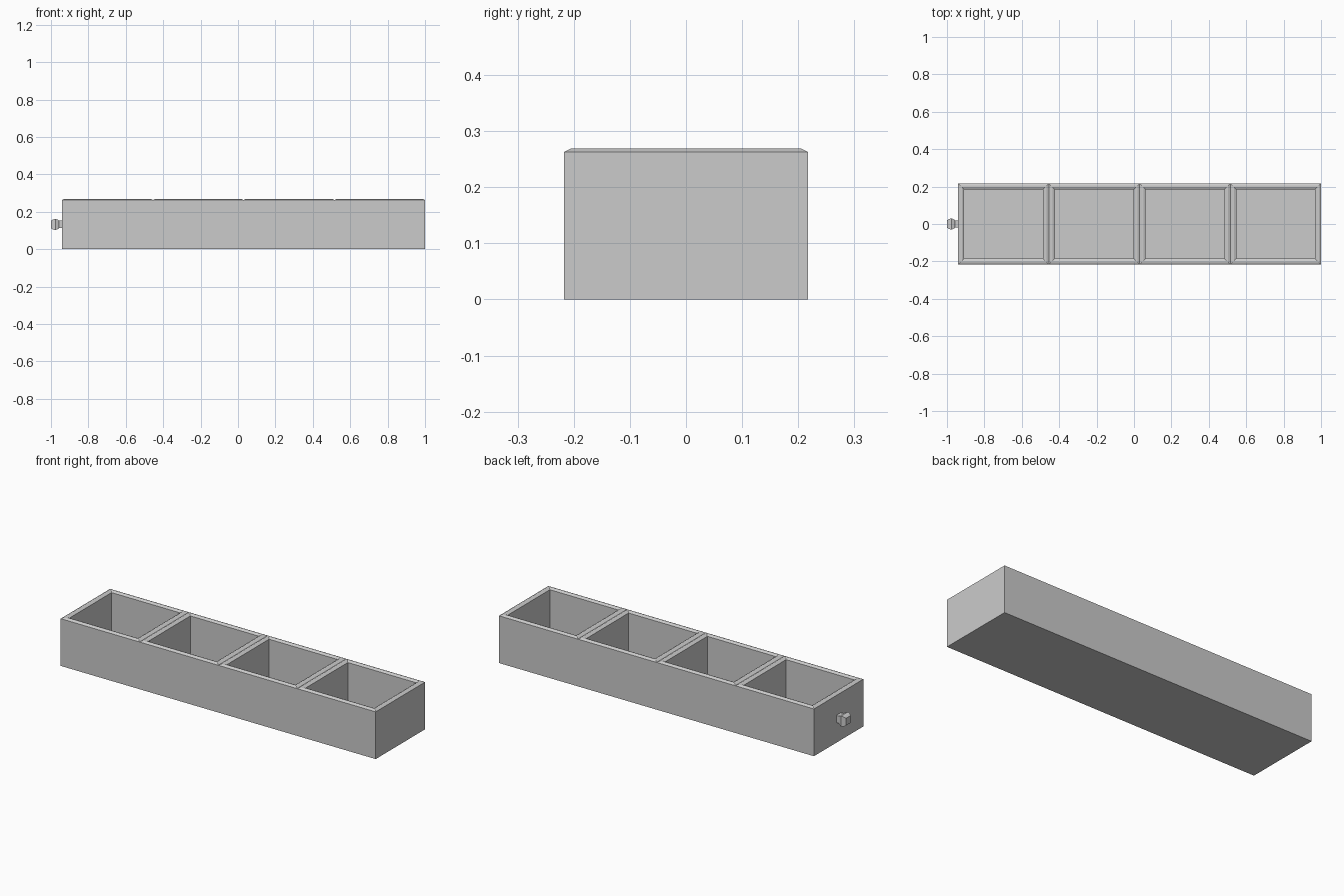
import bpy, bmesh
from mathutils import Matrix

if "Cube" in bpy.data.objects:
    bpy.data.objects.remove(bpy.data.objects["Cube"])

grey = bpy.data.materials.new("light grey")
grey.use_nodes = True
grey.diffuse_color = (0.6, 0.6, 0.6, 1)
grey.node_tree.nodes["Principled BSDF"].inputs["Base Color"].default_value = grey.diffuse_color

CELLS, LEFT, PITCH = 4, -0.94, 0.485
HALF_Y, WALL, FLOOR = 0.217, 0.032, 0.03
RIM, TOP, BEVEL = 0.263, 0.269, 0.012


def finish(bm, name):
    bmesh.ops.remove_doubles(bm, verts=bm.verts, dist=0.0001)
    bmesh.ops.recalc_face_normals(bm, faces=bm.faces)
    mesh = bpy.data.meshes.new(name)
    bm.to_mesh(mesh)
    bm.free()
    mesh.materials.append(grey)
    obj = bpy.data.objects.new(name, mesh)
    bpy.context.collection.objects.link(obj)
    return obj


def skin(bm, rings, caps=True):
    """Join successive vertex rings with quads, closing both ends."""
    rings = [[bm.verts.new(p) for p in ring] for ring in rings]
    for a, b in zip(rings, rings[1:]):
        for i in range(len(a)):
            j = (i + 1) % len(a)
            bm.faces.new((a[i], a[j], b[j], b[i]))
    if caps:
        bm.faces.new(rings[0])
        bm.faces.new(rings[-1])


def rectangle(x0, x1, inset, z):
    x0, x1, y = x0 + inset, x1 - inset, HALF_Y - inset
    return [(x0, -y, z), (x1, -y, z), (x1, y, z), (x0, y, z)]


# Open bins in a row: outer wall, bevelled rim, inner wall and floor
wall_profile = [(0, 0), (0, RIM), (BEVEL, TOP), (WALL - BEVEL, TOP),
                (WALL, RIM), (WALL, FLOOR)]
bm = bmesh.new()
for n in range(CELLS):
    x0 = LEFT + n * PITCH
    skin(bm, [rectangle(x0, x0 + PITCH, inset, z) for inset, z in wall_profile])

# Drop the hidden walls where neighbouring bins meet, then merge the bottoms
bm.faces.ensure_lookup_table()
hidden = []
for f in bm.faces:
    c = f.calc_center_median()
    if abs(f.normal.x) > 0.99 or all(abs(v.co.x - f.verts[0].co.x) < 1e-5 for v in f.verts):
        for k in range(1, CELLS):
            if abs(c.x - LEFT - k * PITCH) < 1e-4:
                hidden.append(f)
bmesh.ops.delete(bm, geom=hidden, context='FACES')
bmesh.ops.remove_doubles(bm, verts=bm.verts, dist=0.0001)
bmesh.ops.dissolve_limit(bm, angle_limit=0.01, verts=bm.verts, edges=bm.edges)
finish(bm, "bin_tray")

# Small square knob with a bulging head on the end wall
knob_profile = [(-0.935, 0.02), (-0.957, 0.02), (-0.96, 0.024),
                (-0.977, 0.03), (-0.99, 0.026), (-1.0, 0.02)]
bm = bmesh.new()
skin(bm, [[(x, -r, -r), (x, r, -r), (x, r, r), (x, -r, r)] for x, r in knob_profile])
bm.transform(Matrix.Translation((0, 0, 0.132)))
finish(bm, "end_knob")
